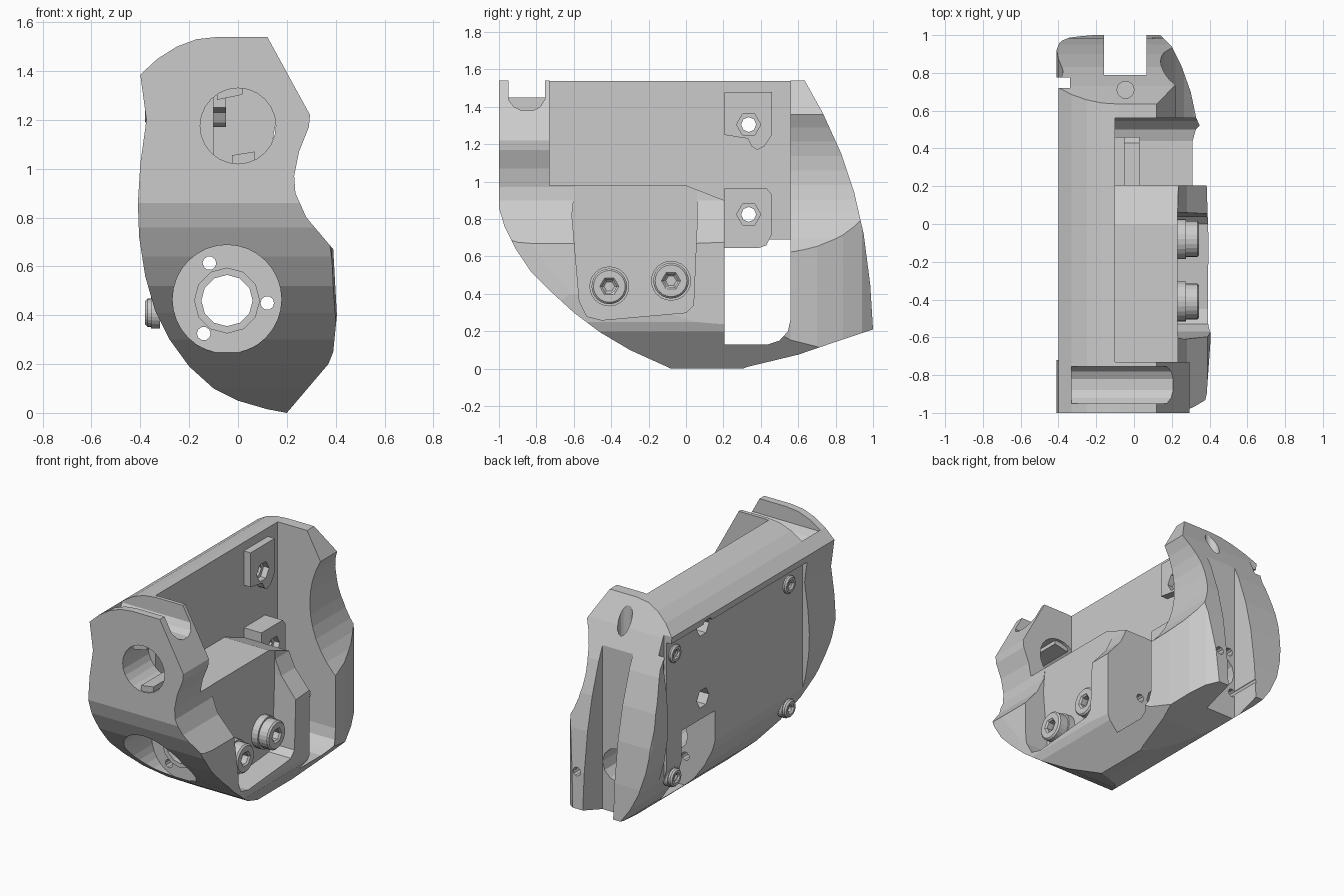
import bpy, bmesh, math

if "Cube" in bpy.data.objects:
    bpy.data.objects.remove(bpy.data.objects["Cube"])


def prism(name, pts, axis, a, b):
    """Extrude a 2D outline along an axis: x uses (y,z), y uses (x,z), z uses (x,y)."""
    put = {'x': lambda p, t: (t, p[0], p[1]),
           'y': lambda p, t: (p[0], t, p[1]),
           'z': lambda p, t: (p[0], p[1], t)}[axis]
    bm = bmesh.new()
    lo = [bm.verts.new(put(p, a)) for p in pts]
    hi = [bm.verts.new(put(p, b)) for p in pts]
    bm.faces.new(lo)
    bm.faces.new(hi[::-1])
    n = len(pts)
    for i in range(n):
        bm.faces.new((lo[i], hi[i], hi[(i + 1) % n], lo[(i + 1) % n]))
    bmesh.ops.recalc_face_normals(bm, faces=bm.faces)
    me = bpy.data.meshes.new(name)
    bm.to_mesh(me)
    bm.free()
    ob = bpy.data.objects.new(name, me)
    bpy.context.collection.objects.link(ob)
    return ob


def rod(name, axis, u, v, r, a, b, n=24):
    ring = [(u + r * math.cos(2 * math.pi * i / n),
             v + r * math.sin(2 * math.pi * i / n)) for i in range(n)]
    return prism(name, ring, axis, a, b)


def box(name, x0, x1, y0, y1, z0, z1):
    return prism(name, [(x0, y0), (x1, y0), (x1, y1), (x0, y1)], 'z', z0, z1)


def boolean(ob, tool, op='DIFFERENCE'):
    m = ob.modifiers.new('bool', 'BOOLEAN')
    m.operation, m.solver, m.object = op, 'EXACT', tool
    bpy.context.view_layer.objects.active = ob
    bpy.ops.object.modifier_apply(modifier=m.name)
    bpy.data.objects.remove(tool)


# Housing: intersection of front, side and plan outlines
housing = prism('housing', [
    (-.40, 1.385), (-.33, 1.45), (-.25, 1.5), (-.17, 1.53), (-.08, 1.54), (.12, 1.54),
    (.295, 1.22), (.29, 1.17), (.25, 1.07), (.23, .97), (.235, .9), (.28, .8),
    (.39, .67), (.405, .4), (.39, .25), (.37, .2), (.2, 0), (.12, .015), (0, .05),
    (-.1, .1), (-.2, .19), (-.28, .3), (-.34, .42), (-.38, .56), (-.405, .72),
    (-.41, .86), (-.4, 1.02), (-.375, 1.2)], 'y', -1.2, 1.2)
boolean(housing, prism('side_outline', [
    (-1, 1.6), (-1, .86), (-.97, .76), (-.91, .64), (-.83, .52), (-.72, .41),
    (-.6, .3), (-.46, .195), (-.3, .1), (-.09, .005), (-.05, -.02), (.25, -.02),
    (.33, .01), (.6, .075), (.82, .15), (1, .21), (.985, .45), (.95, .72), (.9, .94),
    (.83, 1.15), (.73, 1.37), (.635, 1.54), (.6, 1.6)], 'x', -1, 1), 'INTERSECT')
boolean(housing, prism('plan_outline', [
    (-.42, -1), (.36, -1), (.385, -.9), (.41, -.55), (.385, .2), (.38, .45),
    (.33, .56), (.3, .7), (.25, .84), (.2, .94), (.14, 1), (-.33, 1), (-.39, .97),
    (-.42, .9)], 'z', -1, 2), 'INTERSECT')

# Flat recessed side plate, leaving the top strip overhanging
boolean(housing, box('plate_cut', -.6, -.36, -.72, .72, -.1, 1.34))
# Upper bay, open to the right and above
boolean(housing, prism('bay_cut', [(-.73, 1.7), (-.73, .98), (0, .98), (.205, .9),
                                   (.205, .68), (.56, .68), (.56, 1.7)], 'x', -.1, .7))
# Window passing right through sideways
boolean(housing, prism('window_cut', [(.205, .69), (.205, .13), (.44, .13), (.5, .15),
                                      (.545, .2), (.56, .27), (.56, .69)], 'x', -.7, .7))
# Right-hand pocket, open at the top
boolean(housing, prism('pocket_cut', [(-.61, .82), (-.57, .36), (-.53, .28), (-.45, .26),
                                      (0, .3), (.04, .34), (.06, .8), (.06, 1.1),
                                      (-.58, 1.1)], 'x', .23, .7))
# Shallow grip scoop on the right of the rear wall
boolean(housing, rod('scoop_cut', 'y', .74, 1.06, .6, .5, 1.2, 48))
# Rear vertical channel and side groove
boolean(housing, box('channel_cut', -.16, .065, .79, 1.2, -.2, 1.8))
boolean(housing, box('groove_cut', -.6, -.34, .72, .775, -.2, 1.8))
# Cradle across the top of the front flange
boolean(housing, prism('cradle_cut', [(-.95, 1.7), (-.95, 1.44), (-.92, 1.4), (-.88, 1.38),
                                      (-.82, 1.38), (-.78, 1.4), (-.755, 1.44),
                                      (-.755, 1.7)], 'x', -.33, .6))

# Front upper hole
boolean(housing, rod('upper_hole_cut', 'y', 0, 1.175, .155, -1.2, -.729))
# Front lower counterbore, barrel hole and three fixing holes
boolean(housing, rod('dish_cut', 'y', -.045, .465, .223, -1.2, -.53, 32))
boolean(housing, rod('barrel_cut', 'y', -.045, .46, .11, -1.2, 1.2, 12))
for u, v in ((-.117, .613), (.12, .45), (-.14, .325)):
    boolean(housing, rod('fixing_cut', 'y', u, v, .028, -1.2, 1.2, 10))
# Blind hole in the rear top
boolean(housing, rod('top_hole_cut', 'z', -.045, .71, .045, 1.15, 1.8, 16))

# Raised ring around the barrel hole
ring = rod('barrel_ring', 'y', -.045, .46, .135, -.545, -.51, 12)
boolean(ring, rod('ring_cut', 'y', -.045, .46, .105, -.7, -.4, 12))

# Keys inside the front upper hole
prism('upper_key', [(-.085, 1.282), (.018, 1.303), (.018, 1.34), (-.085, 1.32)],
      'y', -.99, -.75)
prism('lower_key', [(-.025, 1.055), (.068, 1.07), (.068, 1.03), (-.025, 1.01)],
      'y', -.99, -.75)

# Bay lugs with hexagonal holes passing through the side plate
lugs = (('upper_lug', [(.205, 1.48), (.46, 1.48), (.46, 1.25), (.42, 1.19), (.38, 1.17),
                       (.35, 1.19), (.33, 1.23), (.205, 1.25)], 1.305, -.05),
        ('lower_lug', [(.205, .965), (.43, .965), (.46, .93), (.46, .72), (.43, .66),
                       (.39, .645), (.205, .645)], .825, .03))
for name, pts, z, x1 in lugs:
    boolean(housing, rod('nut_cut', 'x', .335, z, .065, -.6, -.25, 6))
    boolean(housing, rod('bolt_cut', 'x', .335, z, .04, -.6, .3, 8))
    lug = prism(name, pts, 'x', -.14, x1)
    boolean(lug, rod('bolt_cut', 'x', .335, z, .04, -.6, .3, 8))
    boolean(lug, rod('hex_cut', 'x', .335, z, .065, x1 - .04, .3, 6))


def socket_screw(name, y, z, r, base, head, depth):
    """Stepped round boss with a hexagonal socket, pointing along x."""
    d = 1 if head > base else -1
    mid = base + (head - base) * .4
    rod(name + '_collar', 'x', y, z, r * 1.12, base - .02 * d, mid)
    s = rod(name, 'x', y, z, r, base - .02 * d, head)
    boolean(s, rod('socket_cut', 'x', y, z, r * .42, head - depth * d, head + .1 * d, 6))
    m = s.modifiers.new('edge', 'BEVEL')
    m.width, m.segments, m.angle_limit = .01, 1, math.radians(60)


# Pocket screws and side plate screws
for i, (y, z) in enumerate(((-.41, .44), (-.08, .47))):
    socket_screw('pocket_screw_%d' % i, y, z, .095, .23, .345, .06)
for i, (y, z) in enumerate(((-.57, .41), (-.57, 1.24), (.64, .41), (.64, 1.24))):
    socket_screw('plate_screw_%d' % i, y, z, .058, -.34, -.38, .025)
